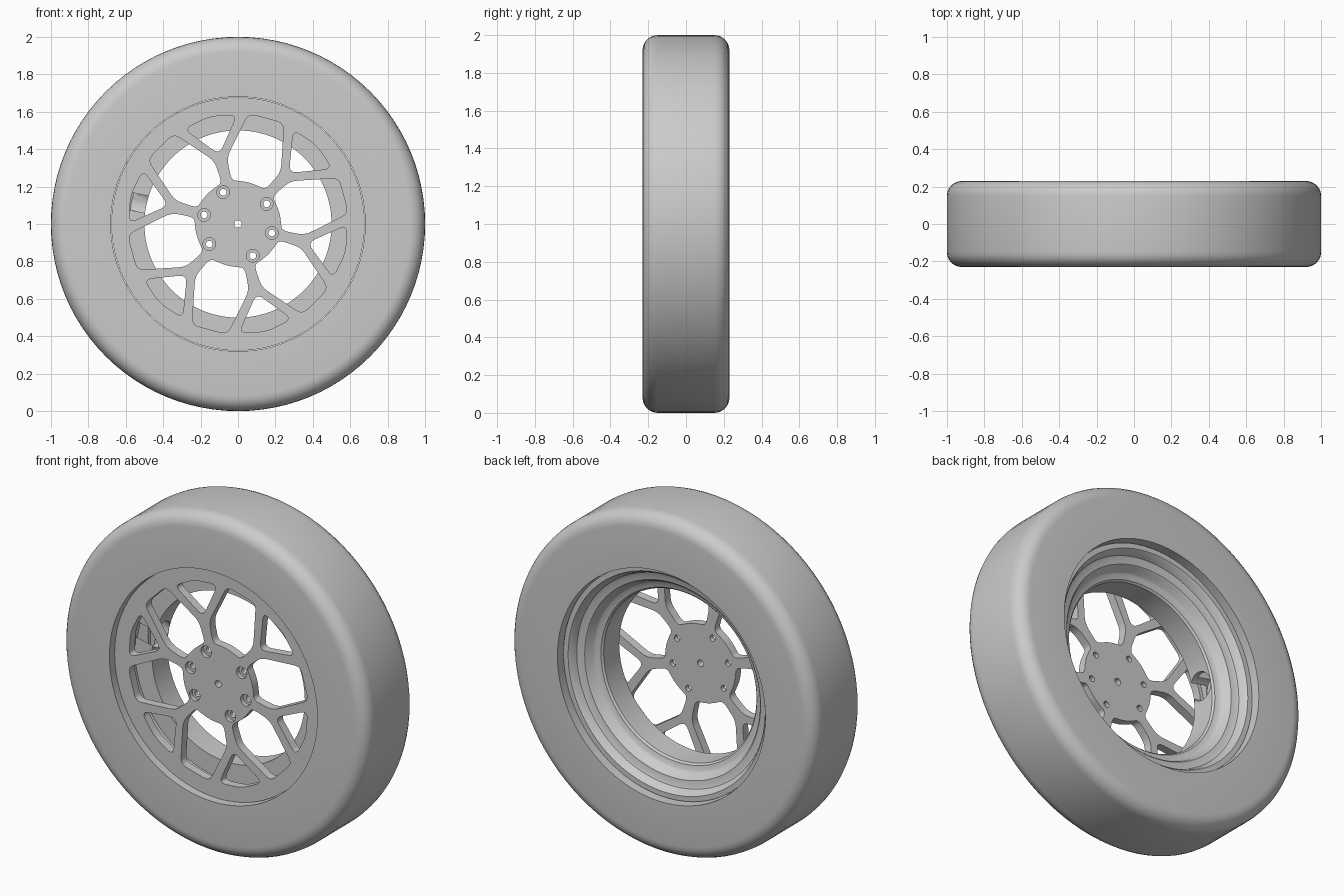
import bpy, bmesh
from math import sin, cos, pi, radians
from mathutils import Vector, Matrix

if "Cube" in bpy.data.objects:
    bpy.data.objects.remove(bpy.data.objects["Cube"], do_unlink=True)

CENTRE = Vector((0, 0, 1))
SEGMENTS = 96

grey = bpy.data.materials.new("plain_grey")
grey.use_nodes = True
grey.diffuse_color = (0.6, 0.6, 0.6, 1)
for node in grey.node_tree.nodes:
    if node.type == 'BSDF_PRINCIPLED':
        node.inputs["Base Color"].default_value = grey.diffuse_color


def add_object(name, mesh):
    ob = bpy.data.objects.new(name, mesh)
    bpy.context.scene.collection.objects.link(ob)
    mesh.materials.clear()
    mesh.materials.append(grey)
    return ob


def smooth(ob):
    bpy.ops.object.select_all(action='DESELECT')
    ob.select_set(True)
    bpy.context.view_layer.objects.active = ob
    bpy.ops.object.shade_smooth_by_angle(angle=radians(32))


def baked(ob):
    """Mesh of the object with its modifiers or curve settings applied."""
    graph = bpy.context.evaluated_depsgraph_get()
    return bpy.data.meshes.new_from_object(ob.evaluated_get(graph))


def lathe(name, profile):
    """Revolve a closed (radius, y) profile about the axle."""
    bm = bmesh.new()
    rings = []
    for i in range(SEGMENTS):
        a = 2 * pi * i / SEGMENTS
        rings.append([bm.verts.new((r * cos(a), y, r * sin(a))) for r, y in profile])
    n = len(profile)
    for i in range(SEGMENTS):
        p, q = rings[i], rings[(i + 1) % SEGMENTS]
        for j in range(n):
            k = (j + 1) % n
            bm.faces.new((p[j], p[k], q[k], q[j]))
    bmesh.ops.recalc_face_normals(bm, faces=bm.faces)
    mesh = bpy.data.meshes.new(name)
    bm.to_mesh(mesh)
    bm.free()
    ob = add_object(name, mesh)
    ob.location = CENTRE
    return ob


def polar(degrees, r):
    return Vector((r * cos(radians(degrees)), r * sin(radians(degrees))))


def circle(r, centre=Vector((0, 0)), count=24):
    return [centre + polar(360 * i / count, r) for i in range(count)]


def rounded(corners, cut, steps=6):
    """Soften every corner of a polygon with a short curve."""
    points = []
    for i, c in enumerate(corners):
        before, after = corners[i - 1] - c, corners[(i + 1) % len(corners)] - c
        a = c + before.normalized() * min(cut, before.length * 0.45)
        b = c + after.normalized() * min(cut, after.length * 0.45)
        for s in range(steps + 1):
            t = s / steps
            points.append(a * (1 - t) ** 2 + c * 2 * t * (1 - t) + b * t * t)
    return points


def plate(name, outlines, front, back):
    """Flat plate facing the front; inner outlines become holes."""
    curve = bpy.data.curves.new(name + "_outline", 'CURVE')
    curve.dimensions = '2D'
    curve.fill_mode = 'BOTH'
    curve.extrude = (back - front) / 2
    for points in outlines:
        spline = curve.splines.new('POLY')
        spline.points.add(len(points) - 1)
        for sp, p in zip(spline.points, points):
            sp.co = (p.x, p.y, 0, 1)
        spline.use_cyclic_u = True
    source = bpy.data.objects.new(name + "_outline", curve)
    bpy.context.scene.collection.objects.link(source)
    mesh = baked(source)
    bpy.data.objects.remove(source, do_unlink=True)
    mesh.transform(Matrix.Rotation(pi / 2, 4, 'X'))
    ob = add_object(name, mesh)
    ob.location = CENTRE + Vector((0, (front + back) / 2, 0))
    smooth(ob)
    return ob


# Tyre: rounded shoulders, hollow inside
shoulder = [(0.92 + 0.08 * sin(radians(a)), 0.15 + 0.08 * cos(radians(a)))
            for a in range(0, 91, 15)]
half = [(0.72, 0.14), (0.68, 0.13), (0.68, 0.23)] + shoulder
tyre = lathe("tyre", half + [(r, -y) for r, y in reversed(half)]
             + [(0.9, -0.15), (0.94, -0.1), (0.94, 0.1), (0.9, 0.15)])
smooth(tyre)

# Rim barrel: stepped at the back, shoulder behind the face
rim = lathe("rim_barrel", [
    (0.675, 0.18), (0.645, 0.18), (0.635, 0.17), (0.62, 0.135), (0.61, 0.13),
    (0.575, 0.125), (0.565, 0.115), (0.55, 0.08), (0.54, 0.072), (0.51, 0.066),
    (0.5, 0.055), (0.5, -0.09), (0.61, -0.09), (0.61, -0.137), (0.64, -0.137),
    (0.64, -0.06), (0.53, -0.06), (0.53, 0.03), (0.58, 0.05), (0.6, 0.1),
    (0.65, 0.11), (0.66, 0.15), (0.675, 0.15)])

# Valve hole through the barrel
bm = bmesh.new()
bmesh.ops.create_cone(bm, cap_ends=True, segments=32, radius1=0.08, radius2=0.08, depth=0.2)
cutter_mesh = bpy.data.meshes.new("valve_cutter")
bm.to_mesh(cutter_mesh)
bm.free()
cutter = bpy.data.objects.new("valve_cutter", cutter_mesh)
bpy.context.scene.collection.objects.link(cutter)
cutter.hide_render = True
spot = polar(168, 0.515)
direction = Vector((spot.x, 0, spot.y))
cutter.rotation_euler = direction.to_track_quat('Z', 'Y').to_euler()
cutter.location = CENTRE + direction + Vector((0, -0.025, 0))
cut = rim.modifiers.new("valve_hole", 'BOOLEAN')
cut.operation = 'DIFFERENCE'
cut.solver = 'EXACT'
cut.object = cutter
bpy.context.view_layer.update()
cut_mesh = baked(rim)
rim.modifiers.clear()
rim.data = cut_mesh
bpy.data.objects.remove(cutter, do_unlink=True)
smooth(rim)

# Wheel face: six forked spokes left between two kinds of opening
FRONT, BACK = -0.185, -0.135
bolts = [polar(a + turn, 0.187) for turn in (0, 180) for a in (35, 115, 165)]
outlines = [circle(0.677, count=SEGMENTS), circle(0.02)]
outlines += [circle(0.034, b) for b in bolts]
for i in range(6):
    mid = 15 + 60 * i
    side = [(9.5, 0.592), (24.5, 0.36), (23.5, 0.236), (12, 0.23)]
    loop = side + [(0, 0.23)] + [(-a, r) for a, r in reversed(side)]
    outlines.append(rounded([polar(mid + a, r) for a, r in loop], 0.04))
    stem = mid + 30
    loop = [(0, 0.385), (14.5, 0.583), (0, 0.594), (-14.5, 0.583)]
    outlines.append(rounded([polar(stem + a, r) for a, r in loop], 0.045))
plate("wheel_face", outlines, FRONT, BACK)

# Recessed lug seats
for i, b in enumerate(bolts):
    plate(f"lug_seat_{i + 1}", [circle(0.035, b), circle(0.018, b)], BACK - 0.025, BACK)
